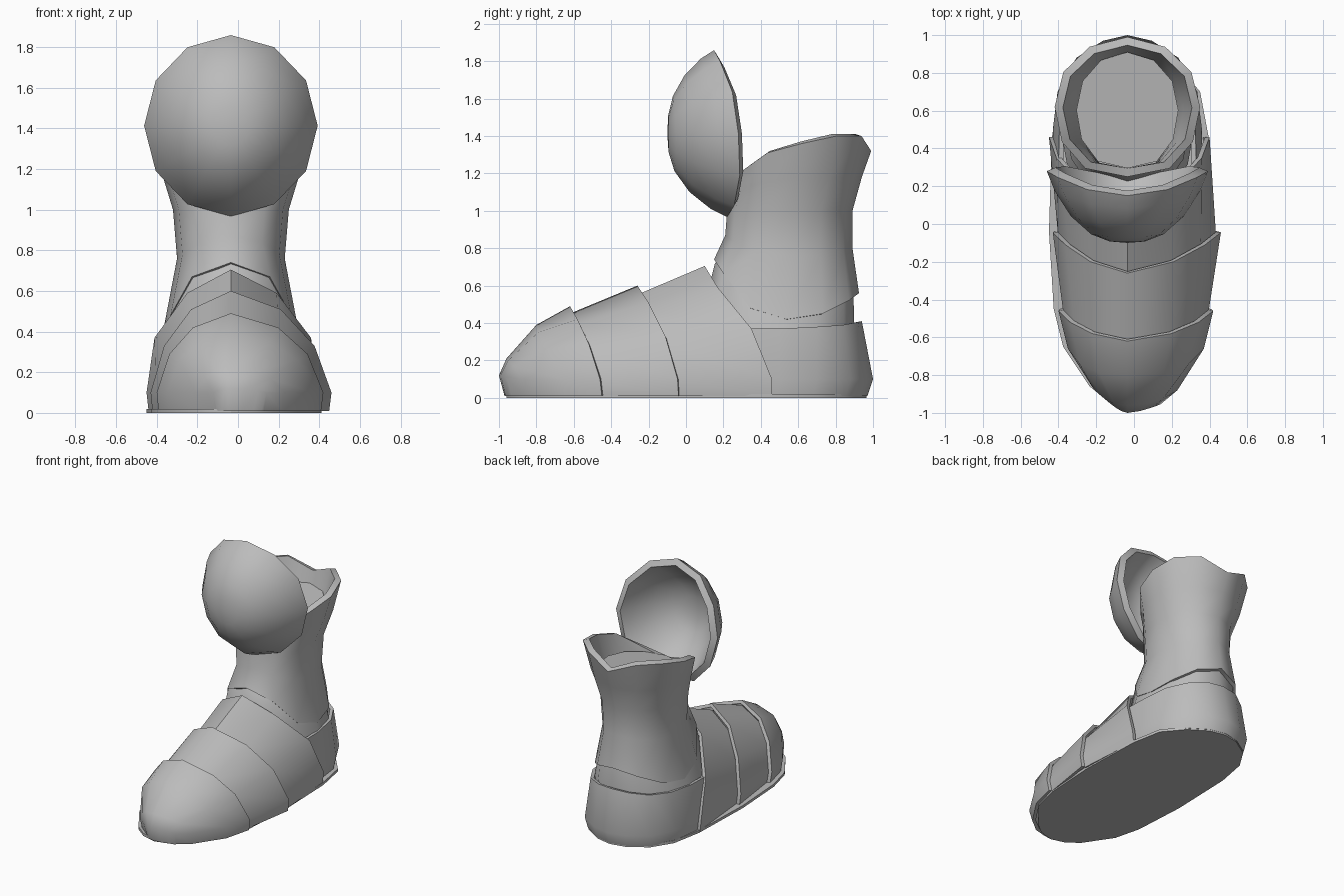
import bpy
import bmesh
from math import sin, cos, radians
from mathutils import Vector

if "Cube" in bpy.data.objects:
    bpy.data.objects.remove(bpy.data.objects["Cube"], do_unlink=True)

MIDLINE = -0.035  # the boot leans slightly to one side

steel = bpy.data.materials.new("plain_grey")
steel.use_nodes = True
grey = (0.5, 0.5, 0.5, 1)
steel.diffuse_color = grey
steel.node_tree.nodes["Principled BSDF"].inputs["Base Color"].default_value = grey


def loft(name, rings, closed, thickness=0.0, caps=False, angle=50):
    """Skin a list of equal-length rings, then optionally thicken inwards."""
    bm = bmesh.new()
    rows = [[bm.verts.new(p) for p in ring] for ring in rings]
    count = len(rows[0])
    for low, high in zip(rows, rows[1:]):
        for i in range(count if closed else count - 1):
            j = (i + 1) % count
            bm.faces.new((low[i], low[j], high[j], high[i]))
    if caps:
        bm.faces.new(rows[0])
        bm.faces.new(rows[-1])
    bmesh.ops.remove_doubles(bm, verts=bm.verts, dist=0.0005)
    bmesh.ops.recalc_face_normals(bm, faces=bm.faces)
    # Make sure the shell faces outwards
    middle = sum((v.co for v in bm.verts), Vector()) / len(bm.verts)
    facing = sum(f.normal.dot(f.calc_center_median() - middle) * f.calc_area()
                 for f in bm.faces)
    if facing < 0:
        bmesh.ops.reverse_faces(bm, faces=bm.faces)
    mesh = bpy.data.meshes.new(name)
    bm.to_mesh(mesh)
    bm.free()
    mesh.materials.append(steel)
    obj = bpy.data.objects.new(name, mesh)
    bpy.context.collection.objects.link(obj)
    bpy.ops.object.select_all(action="DESELECT")
    obj.select_set(True)
    bpy.context.view_layer.objects.active = obj
    if thickness:
        shell = obj.modifiers.new("shell", "SOLIDIFY")
        shell.thickness = thickness
        shell.offset = -1
        bpy.ops.object.modifier_apply(modifier=shell.name)
    bpy.ops.object.shade_smooth_by_angle(angle=radians(angle))
    return obj


def mirrored(half, base=MIDLINE):
    """Mirror a half outline that starts on the midline; the base may shift."""
    widest = max(p[0] for p in half)

    def place(p, side):
        centre = MIDLINE + (base - MIDLINE) * p[0] / widest
        return (centre + side * p[0], p[1], p[2])

    left = [place(p, -1) for p in half[:0:-1]]
    return left + [place(p, 1) for p in half]


def tucked(half):
    """Shrink a plate rim so the next plate starts underneath it."""
    return [(x * 0.94, y, z * 0.92 if z > 0.05 else z) for x, y, z in half]


# Foot plates: half arches from crown to ground
toe_rim = [(0, -.62, .49), (.21, -.58, .42), (.34, -.52, .29), (.41, -.46, .1), (.4, -.45, .01)]
mid_rim = [(0, -.26, .6), (.22, -.2, .51), (.37, -.11, .33), (.445, -.045, .1), (.435, -.04, .01)]
instep_rim = [(0, .1, .705), (.22, .17, .59), (.385, .35, .37), (.425, .46, .1), (.415, .46, .01)]
toe_arches = [
    [(0, -.97, .01), (.04, -.965, .01), (.08, -.95, .01), (.11, -.94, .01), (.12, -.93, .01)],
    [(0, -1, .12), (.05, -.99, .12), (.1, -.97, .11), (.13, -.955, .1), (.12, -.93, .01)],
    [(0, -.96, .21), (.09, -.95, .2), (.16, -.92, .17), (.22, -.88, .1), (.21, -.86, .01)],
    [(0, -.8, .39), (.17, -.79, .35), (.29, -.74, .26), (.36, -.66, .1), (.35, -.65, .01)],
    toe_rim,
]
loft("toe_cap", [mirrored(a, .01) for a in toe_arches], False, 0.025)
loft("middle_plate", [mirrored(tucked(toe_rim), .01), mirrored(mid_rim, .015)], False, 0.025)
loft("instep_plate", [mirrored(tucked(mid_rim), .015), mirrored(instep_rim, -.025)], False, 0.025)

# Heel counter: a horseshoe in three levels
heel_plan = [(0, 1), (.13, .97), (.27, .88), (.37, .7), (.395, .5), (.395, .3)]
heel_top = [(0, .94, .41), (.13, .92, .405), (.25, .84, .39), (.33, .7, .38),
            (.36, .5, .37), (.365, .3, .37)]
heel_levels = [[(x * .97, y * .97, .01) for x, y in heel_plan],
               [(x, y, .1) for x, y in heel_plan], heel_top]
loft("heel_plate", [mirrored(h) for h in heel_levels], False, 0.025)

# Sole: flat slab following the plates
sole_half = [(0, -.96), (.11, -.93), (.2, -.86), (.34, -.65), (.39, -.45), (.415, -.04),
             (.4, .46), (.355, .7), (.26, .85), (.12, .94), (0, .965)]
sole_ring = [(MIDLINE - x, y) for x, y in sole_half[-2:0:-1]]
sole_ring += [(MIDLINE + x + .03 * (x > .3), y) for x, y in sole_half]
loft("sole", [[(x, y, z) for x, y in sole_ring] for z in (0, .02)], True, caps=True, angle=30)

# Leg rings: shared twelve-sided plan, heights listed front to back
PLAN = [(0, 0), (.58, .06), (.9, .25), (1, .5), (.88, .75), (.52, .93), (0, 1)]


def leg_ring(front, back, half_width, heights):
    half = [(x * half_width, front + (back - front) * t, z)
            for (x, t), z in zip(PLAN, heights)]
    right = [(MIDLINE - x, y, z) for x, y, z in half[-2:0:-1]]
    return [(MIDLINE + x, y, z) for x, y, z in half] + right


loft("ankle_lining", [
    leg_ring(.12, .9, .355, [.58, .5, .36, .33, .34, .36, .37]),
    leg_ring(.155, .895, .325, [.72, .66, .48, .43, .45, .53, .57]),
    leg_ring(.24, .86, .24, [.82, .8, .74, .7, .7, .7, .7]),
], True, 0.02)

loft("shaft", [
    leg_ring(.15, .925, .33, [.74, .67, .48, .42, .45, .52, .56]),
    leg_ring(.21, .89, .265, [.87, .84, .78, .76, .76, .78, .8]),
    leg_ring(.22, .89, .285, [1] * 7),
    leg_ring(.25, .94, .34, [1.09, 1.11, 1.16, 1.18, 1.18, 1.18, 1.18]),
    leg_ring(.25, .99, .385, [1.15, 1.21, 1.31, 1.36, 1.4, 1.4, 1.32]),
], True, 0.045)

loft("leg_plug", [
    leg_ring(.3, .82, .2, [.95] * 7),
    leg_ring(.295, .91, .27, [1.18, 1.18, 1.2, 1.22, 1.23, 1.24, 1.25]),
], True, caps=True, angle=40)

# Shin guard: a shallow twelve-sided dome with a saddle-shaped rim
APEX = -.1
dome = []
for spread, depth in ((0, 0), (.22, .02), (.45, .12), (.7, .37), (.9, .72), (1, 1)):
    ring = []
    for k in range(12):
        a = radians(30 * k)
        rim_y = .28 - (.13 if cos(a) > 0 else .06) * cos(a) ** 2
        if cos(a) < 0:
            rim_y += .03 * sin(2 * a) ** 2
        ring.append((MIDLINE + .427 * spread * sin(a),
                     APEX + (rim_y - APEX) * depth,
                     1.413 + .446 * spread * cos(a)))
    dome.append(ring)
loft("shin_guard", dome, True, 0.05)
